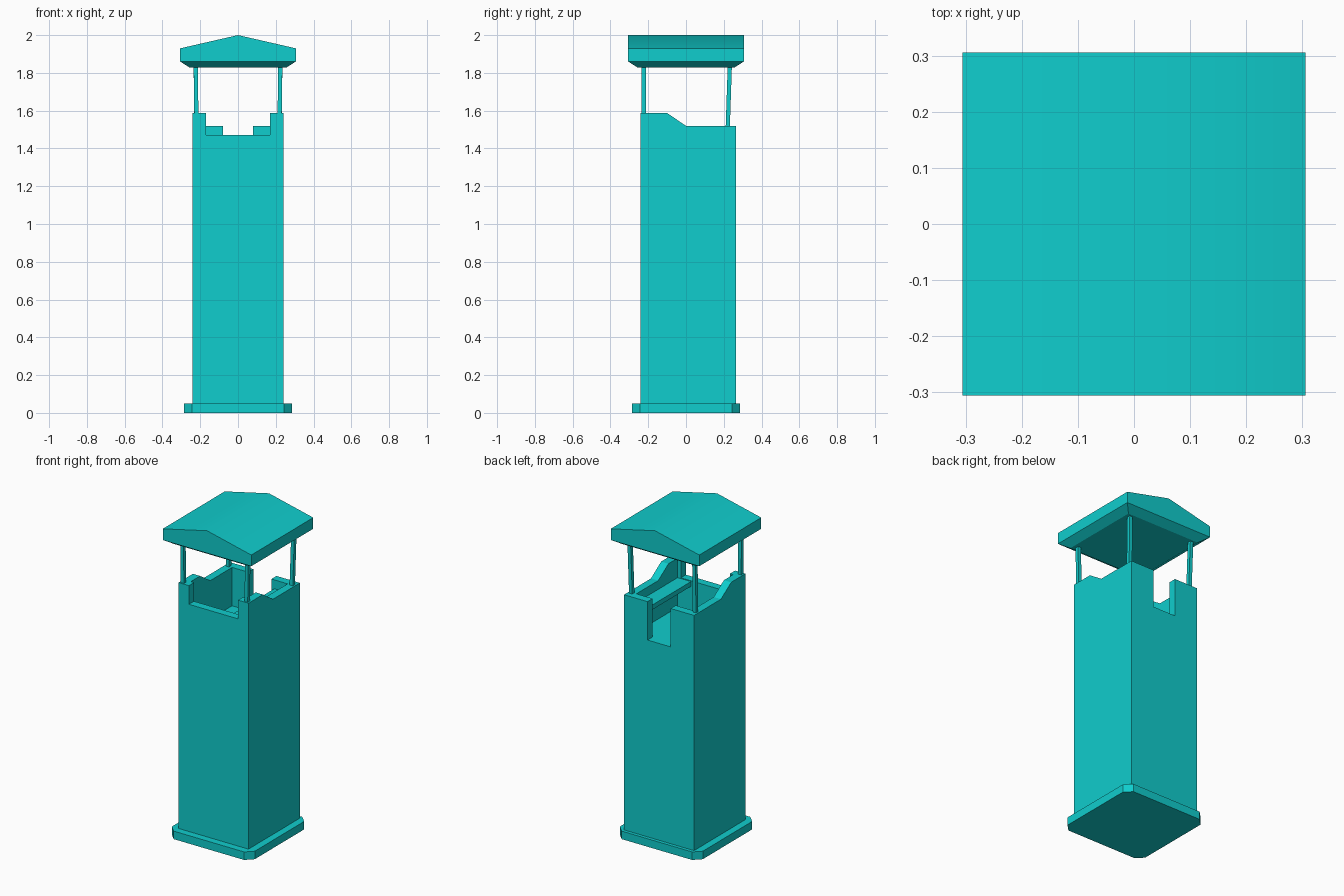
import bpy
import bmesh
from mathutils import Vector

if "Cube" in bpy.data.objects:
    bpy.data.objects.remove(bpy.data.objects["Cube"], do_unlink=True)

mat = bpy.data.materials.new("turquoise")
mat.use_nodes = True
COLOUR = (0.005, 0.61, 0.61, 1)
mat.diffuse_color = COLOUR
mat.node_tree.nodes["Principled BSDF"].inputs["Base Color"].default_value = COLOUR


def finish(name, bm):
    bmesh.ops.recalc_face_normals(bm, faces=bm.faces)
    mesh = bpy.data.meshes.new(name)
    bm.to_mesh(mesh)
    bm.free()
    mesh.materials.append(mat)
    obj = bpy.data.objects.new(name, mesh)
    bpy.context.collection.objects.link(obj)
    return obj


def prism(name, profile, direction):
    """Extrude a closed outline of 3D points along a direction."""
    bm = bmesh.new()
    face = bm.faces.new([bm.verts.new(p) for p in profile])
    ext = bmesh.ops.extrude_face_region(bm, geom=[face])["geom"]
    verts = [g for g in ext if isinstance(g, bmesh.types.BMVert)]
    bmesh.ops.translate(bm, verts=verts, vec=Vector(direction))
    return finish(name, bm)


def box(name, x0, x1, y0, y1, z0, z1):
    outline = [(x0, y0, z0), (x1, y0, z0), (x1, y1, z0), (x0, y1, z0)]
    return prism(name, outline, (0, 0, z1 - z0))


def cut(target, cutter):
    mod = target.modifiers.new(cutter.name, 'BOOLEAN')
    mod.operation = 'DIFFERENCE'
    mod.solver = 'EXACT'
    mod.object = cutter
    cutter.hide_render = True
    cutter.hide_set(True)
    cutter.display_type = 'WIRE'


W, FRONT, BACK, WALL = 0.242, -0.242, 0.266, 0.05
FLOOR, LOW, HIGH = 1.28, 1.52, 1.587

# Plinth with clipped corners
s, c = 0.287, 0.244
prism("plinth", [(-c, -s, 0), (c, -s, 0), (s, -c, 0), (s, c, 0),
                 (c, s, 0), (-c, s, 0), (-s, c, 0), (-s, -c, 0)], (0, 0, 0.05))

# Shaft, with a parapet that steps down towards the back
side = [(FRONT, 0.04), (BACK, 0.04), (BACK, LOW), (0, LOW), (-0.1, HIGH), (FRONT, HIGH)]
shaft = prism("tower_shaft", [(-W, y, z) for y, z in side], (2 * W, 0, 0))

# Lookout room, front opening and rear doorway
inner = W - WALL
cut(shaft, box("room_cutter", -inner, inner, FRONT + WALL, BACK - WALL, FLOOR, 1.8))
cut(shaft, box("front_opening_cutter", -0.17, 0.17, FRONT - 0.1, FRONT + 0.1, 1.47, 1.8))
cut(shaft, box("doorway_cutter", -0.08, 0.08, BACK - 0.1, BACK + 0.1, FLOOR, 1.8))

# Shelf along the left wall
box("shelf", 0.1, inner + 0.01, FRONT + WALL - 0.01, BACK - WALL + 0.01, 1.435, 1.465)

# Slim roof posts, the rear pair leaning slightly
r = 0.011
for sign, label in ((1, "left"), (-1, "right")):
    for end, y, lean, foot in (("front", -0.224, 0, 1.55), ("back", 0.22, 0.012, 1.48)):
        x = sign * 0.22
        outline = [(x - r, y - r, foot), (x + r, y - r, foot),
                   (x + r, y + r, foot), (x - r, y + r, foot)]
        prism(f"{end}_{label}_post", outline, (sign * 0.004, lean, 1.84 - foot))

# Low gabled roof with a tapered underside
R, T = 0.306, 0.256
gable = [(-R, 1.86), (R, 1.86), (R, 1.93), (0, 2.0), (-R, 1.93)]
roof = prism("roof", [(x, -R, z) for x, z in gable], (0, 2 * R, 0))
bm = bmesh.new()
bm.from_mesh(roof.data)
under = min(bm.faces, key=lambda f: f.calc_center_median().z)
soffit = bmesh.ops.extrude_discrete_faces(bm, faces=[under])["faces"][0]
for v in soffit.verts:
    v.co = (v.co.x * T / R, v.co.y * T / R, 1.828)
bm.to_mesh(roof.data)
bm.free()
bpy.ops.object.select_all(action='DESELECT')
roof.select_set(True)
bpy.context.view_layer.objects.active = roof
bpy.ops.object.shade_smooth_by_angle(angle=0.5)
